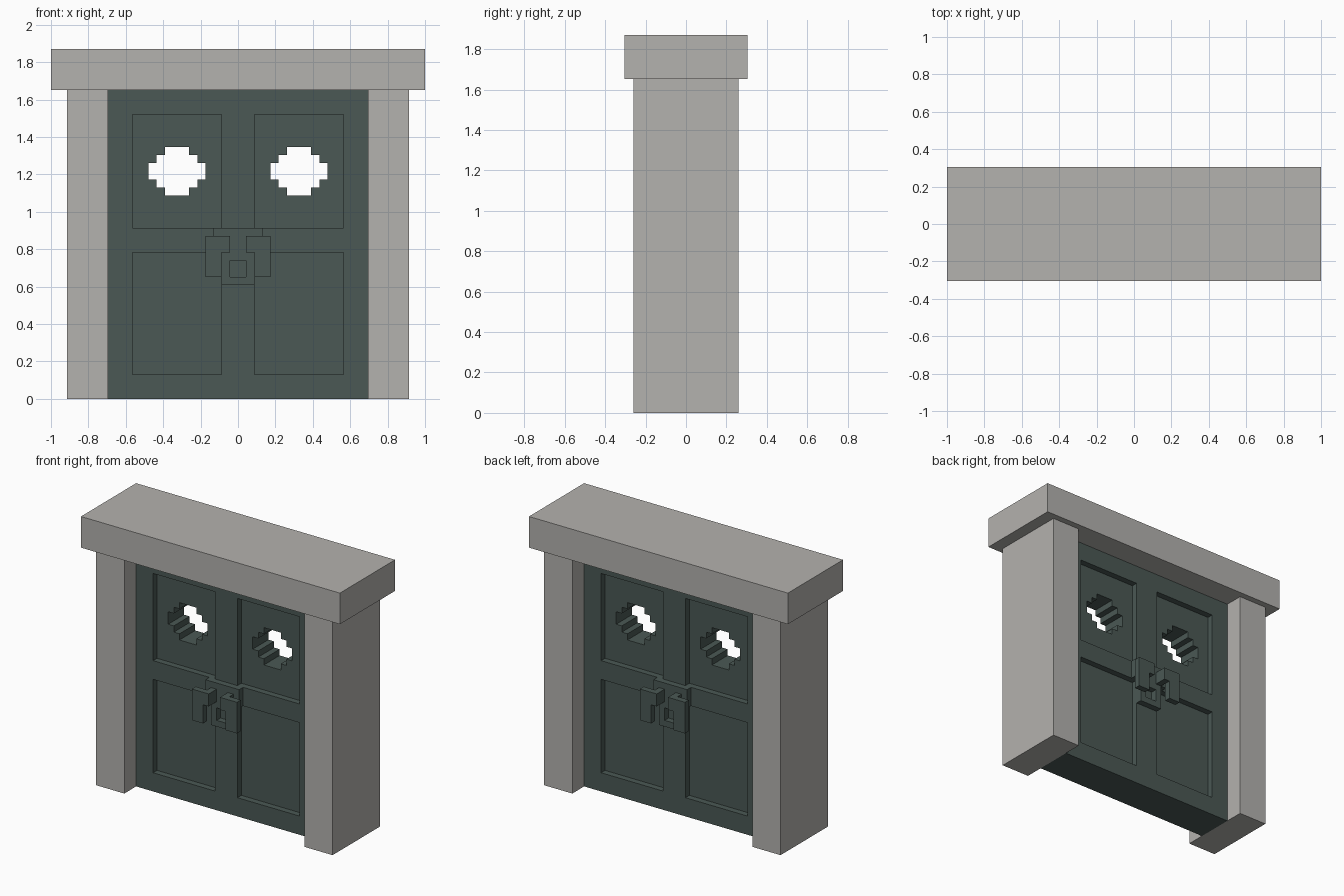
import bpy
import bmesh

U = 2 / 46  # one block unit

cube = bpy.data.objects.get("Cube")
if cube:
    bpy.data.objects.remove(cube, do_unlink=True)


def material(name, rgb):
    mat = bpy.data.materials.new(name)
    mat.use_nodes = True
    mat.diffuse_color = (*rgb, 1)
    mat.node_tree.nodes["Principled BSDF"].inputs["Base Color"].default_value = (*rgb, 1)
    return mat


stone = material("pale stone", (0.456, 0.445, 0.425))
green = material("dark grey green", (0.069, 0.098, 0.089))


def prisms(name, parts, mat=None):
    """Join prisms, each an x-z outline pushed from y0 to y1, in block units."""
    bm = bmesh.new()
    for outline, y0, y1 in parts:
        face = bm.faces.new([bm.verts.new((x * U, y0 * U, z * U)) for x, z in outline])
        grown = bmesh.ops.extrude_face_region(bm, geom=[face])["geom"]
        verts = [v for v in grown if isinstance(v, bmesh.types.BMVert)]
        bmesh.ops.translate(bm, verts=verts, vec=(0, (y1 - y0) * U, 0))
    bmesh.ops.recalc_face_normals(bm, faces=bm.faces[:])
    mesh = bpy.data.meshes.new(name)
    bm.to_mesh(mesh)
    bm.free()
    obj = bpy.data.objects.new(name, mesh)
    bpy.context.collection.objects.link(obj)
    if mat:
        mesh.materials.append(mat)
    return obj


def rect(x0, x1, z0, z1):
    return [(x0, z0), (x1, z0), (x1, z1), (x0, z1)]


def carve(obj, parts):
    """Cut prisms out of an object and discard the cutter."""
    cutter = prisms("cutter", parts)
    cutter.hide_render = True
    mod = obj.modifiers.new("carve", "BOOLEAN")
    mod.operation, mod.solver, mod.object = "DIFFERENCE", "EXACT", cutter
    bpy.context.view_layer.update()
    graph = bpy.context.evaluated_depsgraph_get()
    mesh = bpy.data.meshes.new_from_object(obj.evaluated_get(graph))
    obj.modifiers.clear()
    obj.data = mesh
    bpy.data.objects.remove(cutter, do_unlink=True)


# Stone frame
prisms("lintel", [(rect(-23, 23, 38, 43), -7, 7)], stone)
for side, x0, x1 in (("right", -21, -16), ("left", 16, 21)):
    prisms(side + "_post", [(rect(x0, x1, 0, 38), -6, 6)], stone)

# Door slab with four sunken panels on each face
door = prisms("door", [(rect(-16, 16, 0, 38), -3, 3)], green)
carve(door, [(rect(x, x + 11, z0, z1), y, y + 2)
             for x in (-13, 2) for z0, z1 in ((3, 18), (21, 35)) for y in (-4, 2)])

# Stepped round windows through the upper panels
steps = [(3.5, 1), (2.5, 1), (2.5, 2), (1.5, 2), (1.5, 3)]
half = steps + [(-x, z) for x, z in reversed(steps)]
ring = half + [(-x, -z) for x, z in half]
carve(door, [([(cx + x, 28 + z) for x, z in ring], -5, 5) for cx in (-7.5, 7.5)])

# Lock plate and pair of handles, repeated on both faces
plate_outline = [(-2, 14), (2, 14), (2, 18), (3, 18), (3, 21), (-3, 21), (-3, 18), (-2, 18)]
grip_outline = [(1, 18), (2, 18), (2, 15), (4, 15), (4, 20), (1, 20)]
for face, s in (("front", -1), ("back", 1)):
    plate = prisms(face + "_lock_plate", [(plate_outline, 3 * s, 4 * s)], green)
    carve(plate, [(rect(-1, 1, 15, 17), 2 * s, 5 * s)])
    for side, m in (("right", -1), ("left", 1)):
        prisms(f"{face}_{side}_handle", [
            (rect(m, 2 * m, 18, 20), 4 * s, 5 * s),
            ([(m * x, z) for x, z in grip_outline], 5 * s, 6 * s)], green)
